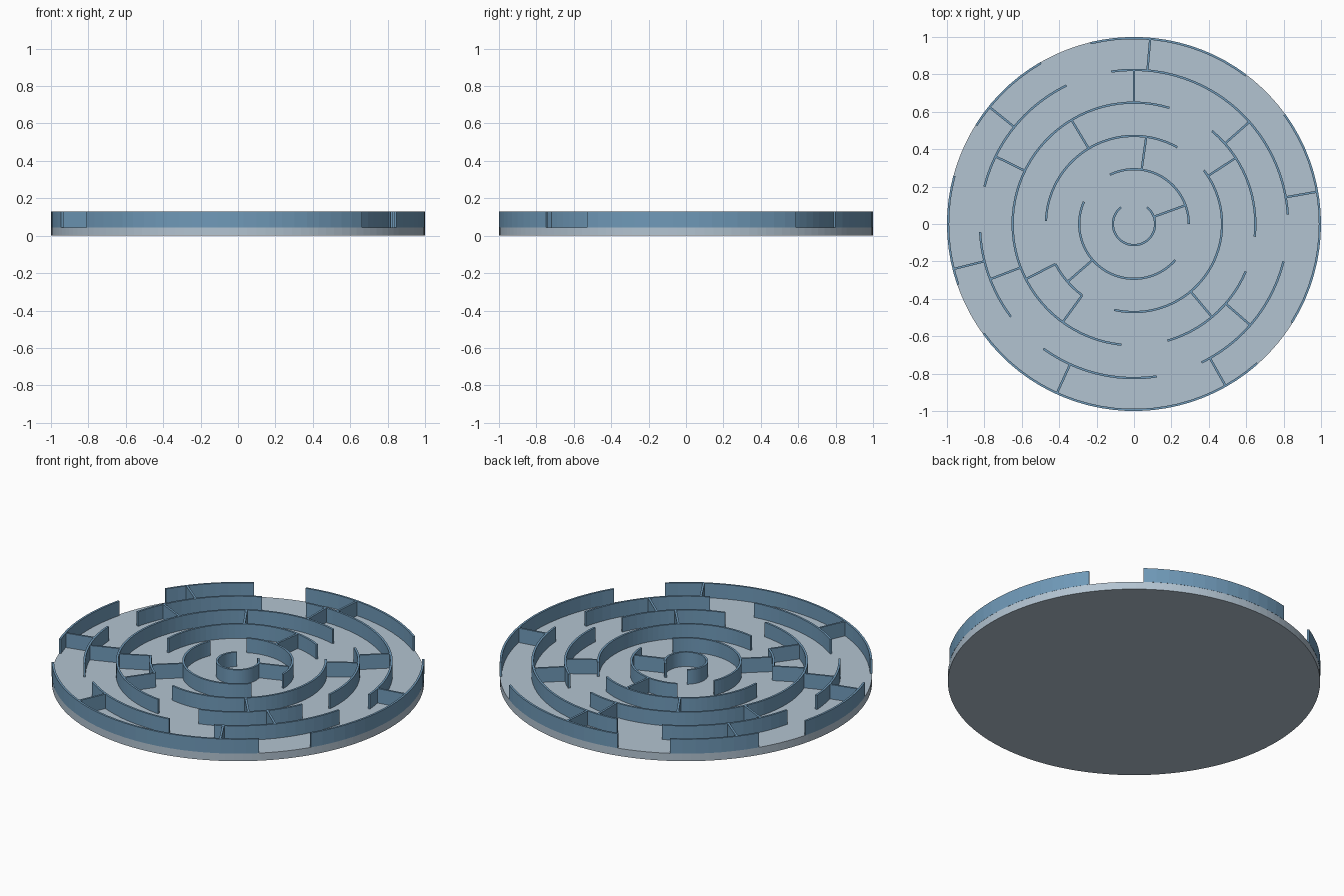
import bpy, bmesh
from math import radians, cos, sin, ceil

cube = bpy.data.objects.get("Cube")
if cube:
    bpy.data.objects.remove(cube)

FLOOR, TOP, THICK = 0.045, 0.13, 0.012
RINGS = [0.113, 0.293, 0.471, 0.649, 0.824, 0.994]


def material(name, rgb):
    m = bpy.data.materials.new(name)
    m.use_nodes = True
    m.diffuse_color = (*rgb, 1)
    m.node_tree.nodes["Principled BSDF"].inputs["Base Color"].default_value = (*rgb, 1)
    return m


def finish(name, bm, mat):
    bmesh.ops.recalc_face_normals(bm, faces=bm.faces)
    mesh = bpy.data.meshes.new(name)
    bm.to_mesh(mesh)
    bm.free()
    mesh.materials.append(mat)
    ob = bpy.data.objects.new(name, mesh)
    bpy.context.collection.objects.link(ob)
    return ob


def sweep(name, sections, mat):
    """Join four-cornered sections into a capped solid."""
    bm = bmesh.new()
    loops = [[bm.verts.new(p) for p in s] for s in sections]
    for a, b in zip(loops, loops[1:]):
        for i in range(4):
            j = (i + 1) % 4
            bm.faces.new((a[i], a[j], b[j], b[i]))
    bm.faces.new(loops[0])
    bm.faces.new(loops[-1])
    finish(name, bm, mat)


def arc_wall(name, radius, start, end, mat):
    steps = ceil((end - start) / 4)
    inner, outer = radius - THICK / 2, radius + THICK / 2
    sections = []
    for k in range(steps + 1):
        a = radians(start + (end - start) * k / steps)
        sections.append([(r * cos(a), r * sin(a), z) for r, z in
                         ((inner, FLOOR), (outer, FLOOR), (outer, TOP), (inner, TOP))])
    sweep(name, sections, mat)


def spoke_wall(name, r0, r1, angle, mat):
    a = radians(angle)
    h = THICK / 2
    sections = [[(r * cos(a) - t * sin(a), r * sin(a) + t * cos(a), z) for t, z in
                 ((-h, FLOOR), (h, FLOOR), (h, TOP), (-h, TOP))] for r in (r0, r1)]
    sweep(name, sections, mat)


pale = material("pale grey blue", (0.45, 0.55, 0.64))
blue = material("steel blue", (0.16, 0.32, 0.48))

# Round base plate
bm = bmesh.new()
bmesh.ops.create_cone(bm, cap_ends=True, segments=128, radius1=0.999, radius2=0.999, depth=FLOOR)
bmesh.ops.translate(bm, verts=bm.verts, vec=(0, 0, FLOOR / 2))
finish("base_plate", bm, pale)

# Curved walls: start and end angles for each ring, innermost first
ARCS = [
    [(128, 412)],
    [(0, 116), (156, 319)],
    [(60.5, 178), (207, 234), (257, 397.5)],
    [(73, 264), (286, 337), (354, 410)],
    [(3.5, 98.5), (116, 166), (183, 217), (234, 278.5), (296, 346)],
    [(53, 103.5), (120, 148), (165, 199), (216, 311.5), (328, 396)],
]
for n, (radius, arcs) in enumerate(zip(RINGS, ARCS), 1):
    for k, (start, end) in enumerate(arcs, 1):
        arc_wall(f"ring_{n}_wall_{k}", radius, start, end, blue)

# Straight walls: angles between each ring and the next
SPOKES = [
    [20],
    [82, 221],
    [33, 121, 207, 234, 310],
    [41.5, 90, 154, 201, 319],
    [10, 85, 141, 194, 245.5, 299.5],
]
for n, angles in enumerate(SPOKES, 1):
    for k, angle in enumerate(angles, 1):
        spoke_wall(f"spoke_{n}_wall_{k}", RINGS[n - 1], RINGS[n], angle, blue)
